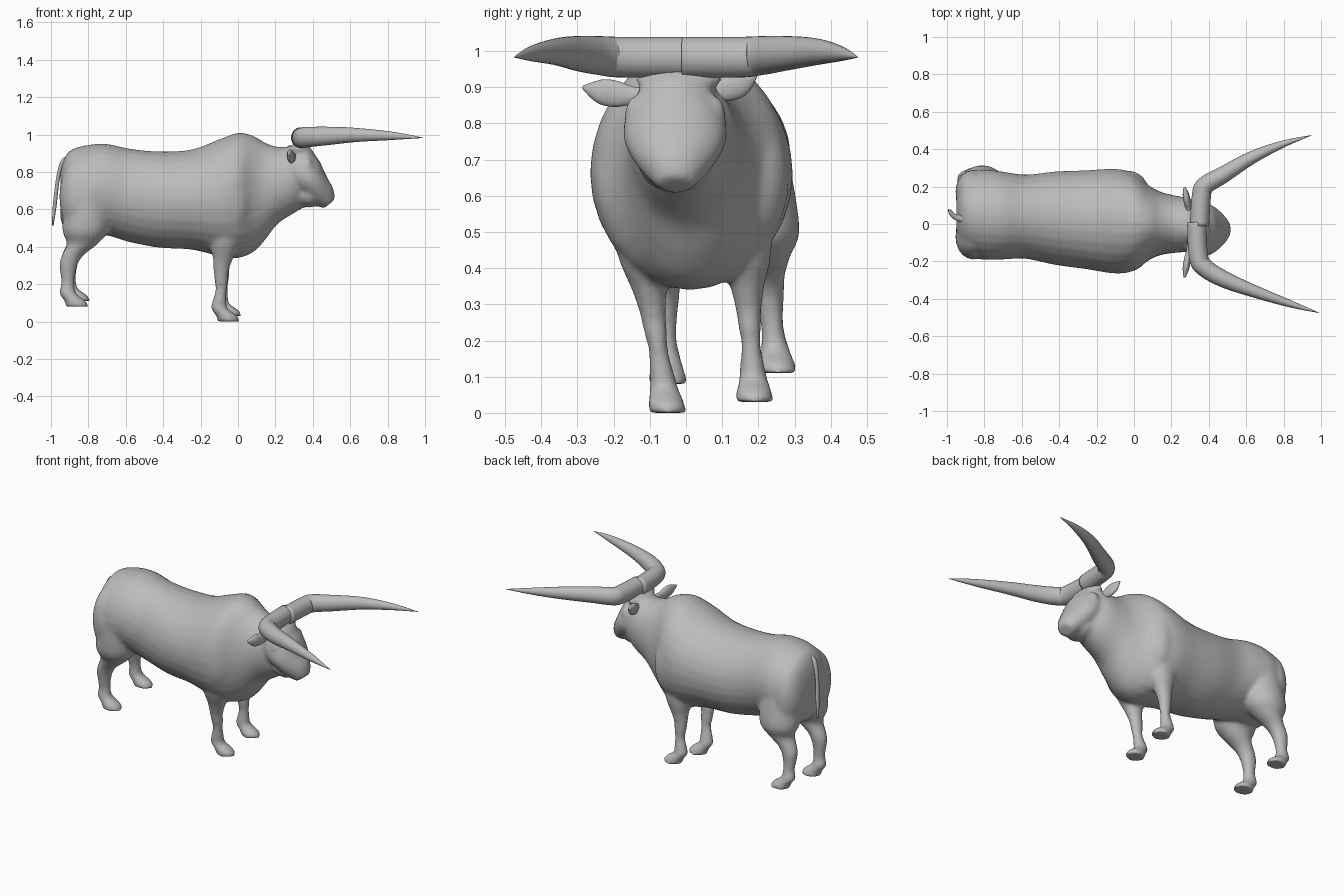
import bpy, bmesh, math
from mathutils import Vector, Matrix

cube = bpy.data.objects.get("Cube")
if cube:
    bpy.data.objects.remove(cube, do_unlink=True)

grey = bpy.data.materials.new("hide grey")
grey.use_nodes = True
colour = (.5, .5, .5, 1)
grey.diffuse_color = colour
grey.node_tree.nodes["Principled BSDF"].inputs["Base Color"].default_value = colour

X, Y, Z = Matrix.Identity(3)


def spline(before, start, end, after, t):
    """Catmull-Rom value between start and end."""
    slope_in, slope_out = (end - before) / 2, (after - start) / 2
    rise = end - start
    return (start + slope_in * t + (3 * rise - 2 * slope_in - slope_out) * t ** 2
            + (slope_in + slope_out - 2 * rise) * t ** 3)


def smooth_stations(rows, steps=6):
    """Insert splined stations between the given ones."""
    padded = [rows[0], *rows, rows[-1]]
    out = []
    for quad in zip(padded, padded[1:], padded[2:], padded[3:]):
        for step in range(steps):
            out.append([spline(*values, step / steps) for values in zip(*quad)])
    return out + [list(rows[-1])]


def loft(bm, rows, side, axis=None, sides=28):
    """Closed tube of ellipses; a row is x, y, z, radius across, radius along side."""
    rows = smooth_stations(rows)
    points = [Vector(row[:3]) for row in rows]
    rings = []
    for i, (point, row) in enumerate(zip(points, rows)):
        tangent = axis or points[min(i + 1, len(points) - 1)] - points[max(i - 1, 0)]
        tangent = tangent.normalized()
        along = (side - tangent * side.dot(tangent)).normalized()
        across = tangent.cross(along)
        ring = []
        for k in range(sides):
            angle = math.tau * k / sides
            ring.append(bm.verts.new(point + across * math.cos(angle) * row[3]
                                     + along * math.sin(angle) * row[4]))
        rings.append(ring)
    faces = [bm.faces.new(rings[0]), bm.faces.new(rings[-1])]
    for ring, following in zip(rings, rings[1:]):
        for k in range(sides):
            faces.append(bm.faces.new((ring[k - 1], ring[k], following[k], following[k - 1])))
    bmesh.ops.recalc_face_normals(bm, faces=faces)


def ball(bm, centre, size):
    """Ellipsoid that swells the skin."""
    matrix = Matrix.Translation(centre) @ Matrix.Diagonal((*size, 1))
    bmesh.ops.create_uvsphere(bm, u_segments=24, v_segments=16, radius=1, matrix=matrix)


def finish(bm, name):
    mesh = bpy.data.meshes.new(name)
    bm.to_mesh(mesh)
    bm.free()
    mesh.materials.append(grey)
    mesh.shade_smooth()
    obj = bpy.data.objects.new(name, mesh)
    bpy.context.collection.objects.link(obj)
    return obj


def part(name, rows, side):
    bm = bmesh.new()
    loft(bm, rows, side)
    finish(bm, name)


body = bmesh.new()

# Trunk and neck: x, underside, back, half width; the spine drifts slightly sideways
trunk = [(-.95, .55, .8, .1), (-.93, .5, .87, .17), (-.89, .47, .92, .21), (-.8, .46, .945, .24),
         (-.7, .46, .95, .235), (-.58, .425, .925, .225), (-.42, .395, .91, .25), (-.25, .385, .92, .265),
         (-.1, .35, .975, .28), (0, .34, 1.01, .26), (.08, .37, .995, .2), (.14, .43, .96, .17),
         (.21, .52, .935, .155), (.3, .58, .935, .14), (.37, .62, .9, .1)]
loft(body, [(x, .01 - x / 20, (low + high) / 2, (high - low) / 2, width)
            for x, low, high, width in trunk], Y, X)

# Head: sections spaced evenly from the poll down to the muzzle
crown, muzzle = Vector((.29, -.03, .87)), Vector((.49, -.03, .63))
sections = [(.08, .11), (.105, .13), (.105, .143), (.09, .14), (.078, .12), (.068, .088), (.04, .05)]
loft(body, [(*crown.lerp(muzzle, i / (len(sections) - 1)), deep, wide)
            for i, (deep, wide) in enumerate(sections)], Y)
ball(body, (.33, -.02, .92), (.05, .12, .04))
ball(body, (.355, -.03, .88), (.055, .1, .06))
ball(body, (.38, -.03, .68), (.07, .1, .07))

for sign in (-1, 1):
    # Brow, shoulder and buttock muscles
    ball(body, (.37, -.03 + sign * .1, .83), (.03, .04, .05))
    ball(body, (-.03, .015 + sign * .15, .65), (.11, .12, .2))
    ball(body, (-.86, .05 + sign * .12, .67), (.095, .12, .2))


def leg(stations, foot_y, top_y, lift=0):
    """Leg from z, x, radius stations, leaning from foot to top."""
    low, high = stations[0][0], stations[-1][0]
    rows = []
    for z, x, radius in stations:
        rise = (z - low) / (high - low)
        rows.append((x + lift * (1 - rise) / 3, foot_y + (top_y - foot_y) * rise,
                     z + lift * (1 - rise), radius, radius * .88))
    loft(body, rows, Y, Z)


front_leg = [(0, -.05, .06), (.03, -.06, .057), (.07, -.1, .045), (.1, -.1, .04), (.17, -.09, .031),
             (.22, -.09, .037), (.27, -.09, .041), (.34, -.08, .055), (.42, -.07, .08), (.56, -.06, .1)]
hind_leg = [(.08, -.86, .062), (.11, -.87, .057), (.15, -.91, .046), (.2, -.91, .036), (.25, -.91, .04),
            (.31, -.905, .05), (.36, -.88, .06), (.42, -.83, .085), (.5, -.815, .125), (.7, -.8, .12)]
leg(front_leg, -.05, -.135)
leg(front_leg, .19, .155, .03)
leg(hind_leg, -.05, -.085)
leg(hind_leg, .255, .18, .03)

# Fuse trunk, head and legs into one smooth skin
skin = finish(body, "body")
fuse = skin.modifiers.new("fuse", 'REMESH')
fuse.mode = 'VOXEL'
fuse.voxel_size = .01
fuse.use_smooth_shade = True
relax = skin.modifiers.new("relax", 'SMOOTH')
relax.factor = .5
relax.iterations = 14


def horn(name, sign, root, elbow, tip):
    """Straight root, bent elbow, then a long taper forward."""
    rows = [(root, -.01, .983, .055), (root + .01, elbow - .06, .983, .055),
            (.38, elbow, .987, .053), (.48, elbow + .06, .993, .048),
            (.63, .355, .998, .037), (tip - .16, .425, .993, .021), (tip, .475, .983, .001)]
    part(name, [(x, sign * y, z, radius * .93, radius * 1.02) for x, y, z, radius in rows], Z)


horn("right_horn", -1, .335, .235, .99)
horn("left_horn", 1, .35, .205, .95)


def ear(name, sign, reach, base, rise):
    """Flat leaf that widens past the middle and curls up at its tip."""
    outline = [.025, .025, .036, .033, .005]
    rows = []
    for i, radius in enumerate(outline):
        t = i / (len(outline) - 1)
        rows.append((.3 - .03 * t, sign * (.07 + reach * t) - .03, base + rise * t ** 2,
                     radius, .004 + radius * .4))
    part(name, rows, X)


ear("right_ear", -1, .185, .875, .025)
ear("left_ear", 1, .155, .885, .05)

# Tail, hanging from the rump
part("tail", [(-.88, .03, .885, .012, .02), (-.93, .03, .86, .014, .018), (-.96, .04, .78, .01, .015),
              (-.98, .06, .62, .01, .014), (-.99, .075, .515, .004, .005)], Y)
